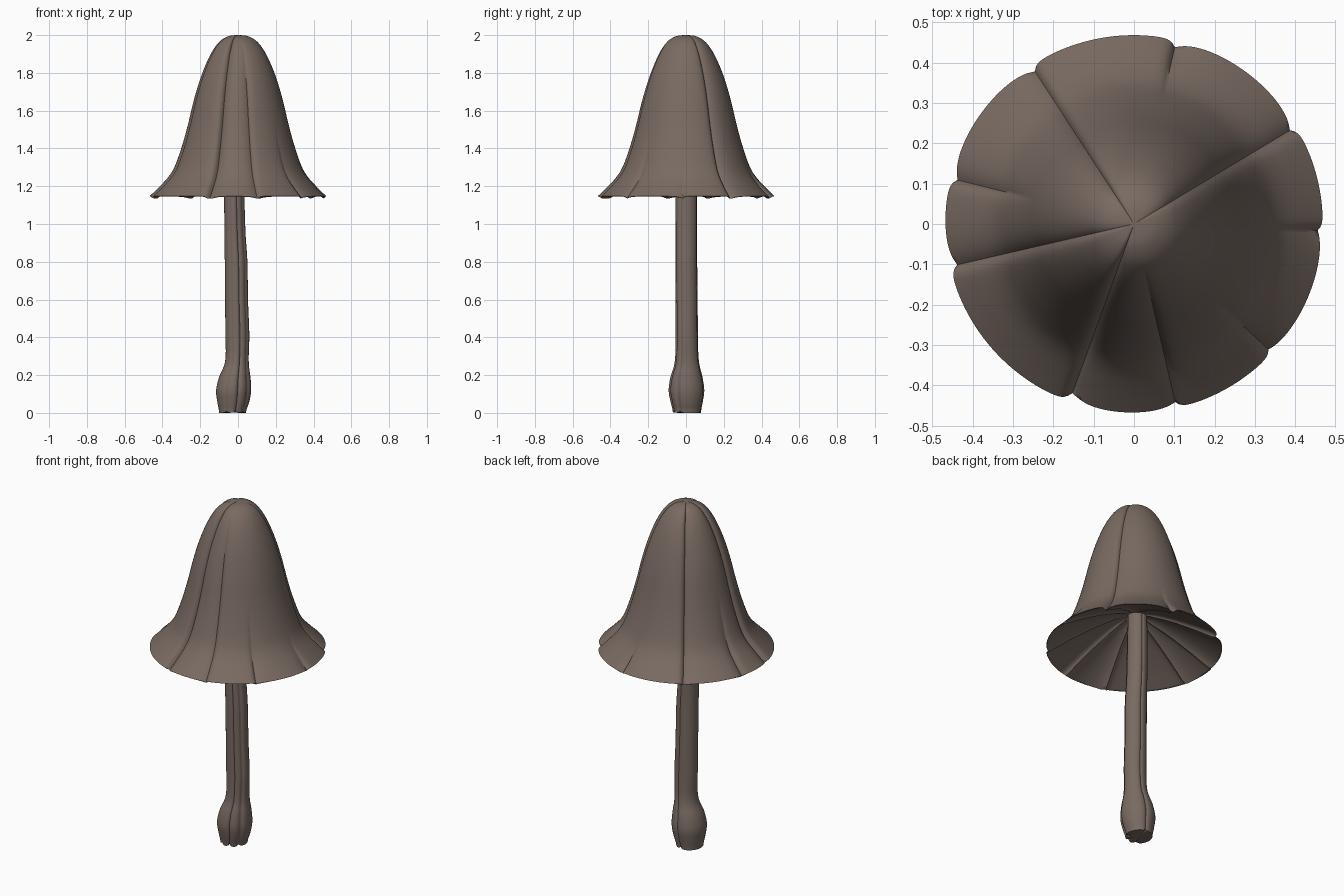
import bpy, bmesh, math
from mathutils import Vector

if "Cube" in bpy.data.objects:
    bpy.data.objects.remove(bpy.data.objects["Cube"])

def material(name, rgb):
    m = bpy.data.materials.new(name)
    m.diffuse_color = (*rgb, 1)
    m.use_nodes = True
    m.node_tree.nodes["Principled BSDF"].inputs["Base Color"].default_value = m.diffuse_color
    return m

brown = material("grey brown", (0.19, 0.145, 0.122))

def lerp(rows, t):
    # catmull-rom sample of a list of tuples, t in 0..1
    x = t * (len(rows) - 1)
    i = min(int(x), len(rows) - 2)
    f = x - i
    p = [rows[max(0, min(len(rows) - 1, i + k))] for k in (-1, 0, 1, 2)]
    return [0.5 * (2*b + (c - a)*f + (2*a - 5*b + 4*c - d)*f*f + (3*b - a - 3*c + d)*f**3)
            for a, b, c, d in zip(*p)]

def skin(name, rings, angle=50):
    # joins equal rings of points into a closed tube
    bm = bmesh.new()
    vs = [[bm.verts.new(p) for p in ring] for ring in rings]
    n = len(rings[0])
    for a, b in zip(vs, vs[1:]):
        for j in range(n):
            k = (j + 1) % n
            bm.faces.new((a[j], a[k], b[k], b[j]))
    for ring in (vs[0], vs[-1]):
        c = bm.verts.new(sum((v.co for v in ring), Vector()) / n)
        for j in range(n):
            bm.faces.new((ring[j], ring[(j + 1) % n], c))
    bmesh.ops.recalc_face_normals(bm, faces=bm.faces)
    me = bpy.data.meshes.new(name)
    bm.to_mesh(me)
    bm.free()
    ob = bpy.data.objects.new(name, me)
    bpy.context.collection.objects.link(ob)
    me.materials.append(brown)
    bpy.context.view_layer.objects.active = ob
    ob.select_set(True)
    bpy.ops.object.shade_smooth_by_angle(angle=math.radians(angle))
    ob.select_set(False)
    return ob

# Creases of the cap: angle in degrees, radius where it starts, depth, lean
CREASES = [(77, .32, .028, 1), (31, .0, .026, -1), (-2, .33, .018, 1),
           (-43, .27, .018, -1), (-77, .1, .022, 1), (250, .0, .036, -1),
           (193, .0, .028, 1), (166, .26, .026, 1), (123, .0, .026, -1)]

def crease(theta, r, inside):
    d = 0
    for ang, start, depth, lean in CREASES:
        diff = (theta - math.radians(ang) + math.pi) % (2 * math.pi) - math.pi
        if inside:
            start = 0
        grow = max(0, min(1, (r - start) / 0.12))
        grow *= 0.45 + 0.55 * min(1, r / 0.46)
        # steep on one side, gentle on the other
        w = 0.025 if diff * lean > 0 else 0.075
        w *= min(2.5, 0.46 / max(r, 0.1))
        d += depth * grow * math.exp(-abs(diff) / w)
    return d

# Bell-shaped outer skin, and the shallow underside that meets it at the rim
OUT = [(.012, 2.0), (.055, 1.994), (.10, 1.967), (.14, 1.915), (.177, 1.84), (.21, 1.75),
       (.24, 1.645), (.267, 1.53), (.297, 1.42), (.335, 1.31), (.37, 1.25), (.42, 1.195), (.468, 1.148)]
UNDER = [(.012, 1.348), (.1, 1.33), (.2, 1.29), (.28, 1.25), (.36, 1.207), (.42, 1.172), (.464, 1.146)]
N = 360

def cap_ring(rows, t, inside):
    r, z = lerp(rows, t)
    r0, z0 = lerp(rows, max(0, t - .01))
    r1, z1 = lerp(rows, min(1, t + .01))
    nr, nz = Vector((z0 - z1, r1 - r0)).normalized()
    ring = []
    for j in range(N):
        th = 2 * math.pi * j / N
        d = crease(th, r, inside)
        rr = max(.004, r - nr * d)
        zz = max(z - nz * d * .7, 1.135)
        ring.append((rr * math.cos(th), rr * math.sin(th), zz))
    return ring

outer = [cap_ring(OUT, i / 44, False) for i in range(45)]
under = [cap_ring(UNDER, i / 20, True) for i in range(20, -1, -1)]
skin("mushroom_cap", outer + under, 60)

# Stem: z, x min, x max, y min, y max
STEM = [(.01, -.10, .042, -.07, .08), (.06, -.11, .06, -.083, .09), (.12, -.116, .07, -.093, .098),
        (.19, -.10, .066, -.083, .088), (.25, -.074, .058, -.064, .073), (.31, -.065, .057, -.057, .066),
        (.42, -.067, .06, -.055, .064), (.6, -.068, .053, -.056, .062), (.8, -.07, .05, -.057, .06),
        (.95, -.072, .04, -.057, .06), (1.15, -.073, .034, -.056, .06), (1.345, -.071, .032, -.054, .058)]
GROOVES = [(-75, .008), (-33, .009), (80, .005), (-118, .004)]
M = 72

def stem_ring(t):
    z, xa, xb, ya, yb = lerp(STEM, t)
    ring = []
    for j in range(M):
        th = 2 * math.pi * j / M
        s = 1
        foot = 0
        for ang, dep in GROOVES:
            diff = (th - math.radians(ang) + math.pi) % (2 * math.pi) - math.pi
            g = math.exp(-abs(diff) / .11)
            s -= dep / .06 * g
            foot += g * .012
        zz = z + (foot - .01 if t == 0 else 0)
        ring.append(((xa + xb) / 2 + (xb - xa) / 2 * s * math.cos(th),
                     (ya + yb) / 2 + (yb - ya) / 2 * s * math.sin(th), max(0, zz)))
    return ring

skin("mushroom_stem", [stem_ring(i / 44) for i in range(45)], 50)
